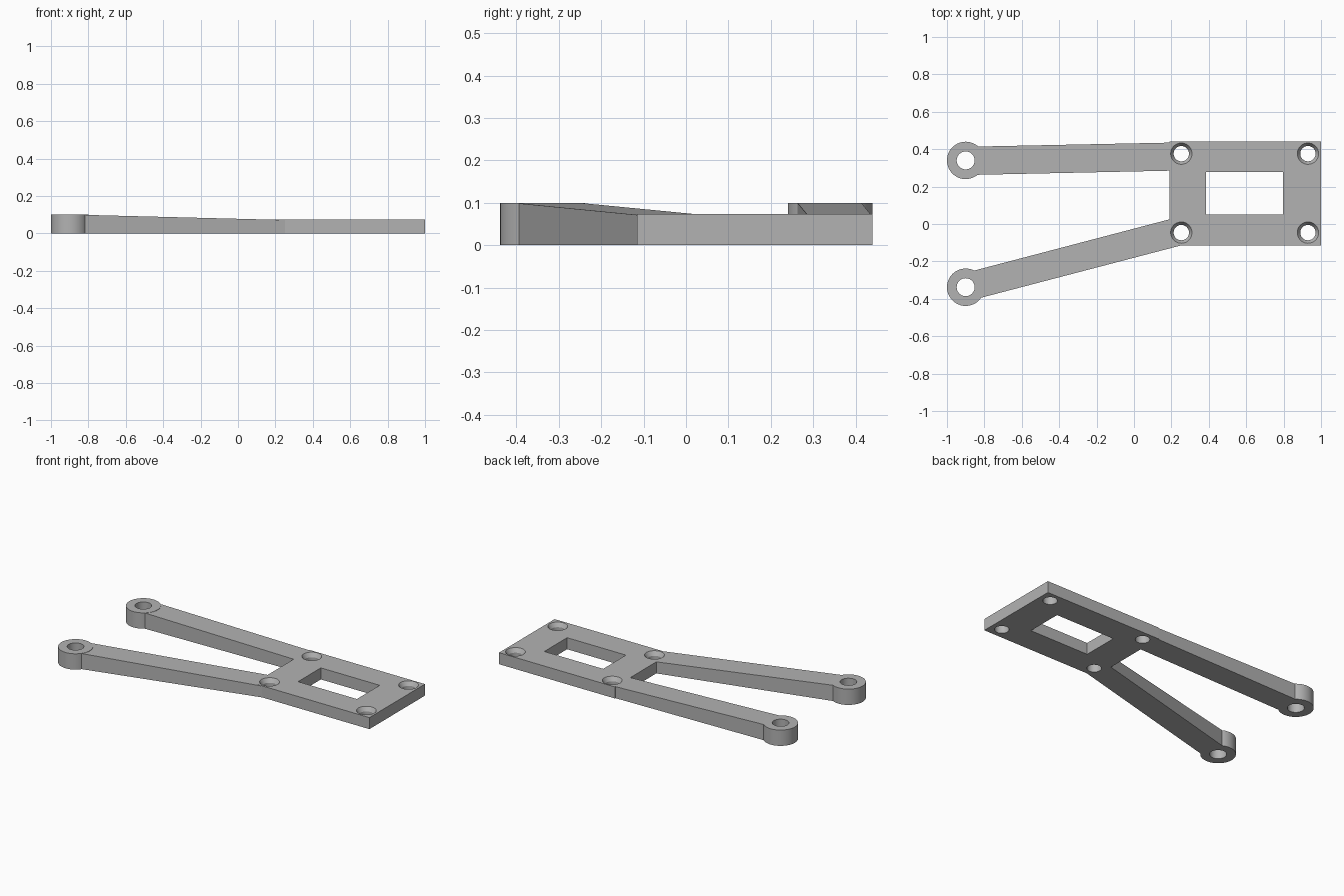
import bpy
import bmesh
import math

if "Cube" in bpy.data.objects:
    bpy.data.objects.remove(bpy.data.objects["Cube"], do_unlink=True)

GREY = (0.45, 0.45, 0.45, 1)
grey = bpy.data.materials.new("plain grey")
grey.use_nodes = True
grey.diffuse_color = GREY
grey.node_tree.nodes["Principled BSDF"].inputs["Base Color"].default_value = GREY

PLATE_TOP, EYE_TOP = 0.073, 0.1


def finish(name, bm):
    bmesh.ops.recalc_face_normals(bm, faces=bm.faces)
    mesh = bpy.data.meshes.new(name)
    bm.to_mesh(mesh)
    bm.free()
    mesh.materials.append(grey)
    obj = bpy.data.objects.new(name, mesh)
    bpy.context.collection.objects.link(obj)
    return obj


def prism(name, outline, low, top):
    """Extrude an outline from height low to a height given by top(x)."""
    bm = bmesh.new()
    lower = [bm.verts.new((x, y, low)) for x, y in outline]
    upper = [bm.verts.new((x, y, top(x))) for x, y in outline]
    bm.faces.new(lower)
    bm.faces.new(upper)
    for i in range(len(outline)):
        j = (i + 1) % len(outline)
        bm.faces.new((lower[i], lower[j], upper[j], upper[i]))
    return finish(name, bm)


def box(name, x0, x1, y0, y1, z0, z1):
    return prism(name, [(x0, y0), (x1, y0), (x1, y1), (x0, y1)], z0, lambda x: z1)


def lathe(name, x, y, profile, sides=48):
    """Solid of revolution about a vertical axis, from (radius, z) pairs."""
    bm = bmesh.new()
    rings = []
    for r, z in profile:
        rings.append([bm.verts.new((x + r * math.cos(2 * math.pi * i / sides),
                                    y + r * math.sin(2 * math.pi * i / sides), z))
                      for i in range(sides)])
    bm.faces.new(rings[0])
    bm.faces.new(rings[-1])
    for a, b in zip(rings, rings[1:]):
        for i in range(sides):
            j = (i + 1) % sides
            bm.faces.new((a[i], a[j], b[j], b[i]))
    return finish(name, bm)


def combine(obj, tool, operation):
    mod = obj.modifiers.new("combine", "BOOLEAN")
    mod.operation = operation
    mod.solver = "EXACT"
    mod.object = tool
    bpy.context.view_layer.objects.active = obj
    bpy.ops.object.modifier_apply(modifier=mod.name)
    bpy.data.objects.remove(tool, do_unlink=True)


def smooth(obj):
    bpy.ops.object.select_all(action="DESELECT")
    obj.select_set(True)
    bpy.context.view_layer.objects.active = obj
    bpy.ops.object.shade_smooth_by_angle(angle=math.radians(25))


# Mounting plate with a window and four countersunk screw holes
plate = box("mounting_plate", 0.19, 1, -0.115, 0.44, 0, PLATE_TOP)
combine(plate, box("window_cutter", 0.385, 0.797, 0.05, 0.278, -0.1, 0.2), "DIFFERENCE")
for hx in (0.253, 0.93):
    for hy in (-0.046, 0.376):
        screw = [(0.041, -0.1), (0.041, PLATE_TOP - 0.025),
                 (0.057, PLATE_TOP), (0.057, 0.2)]
        combine(plate, lathe("screw_cutter", hx, hy, screw), "DIFFERENCE")
smooth(plate)


# Two tapering arms, each ending in a round eye
def arm_top(x):
    return EYE_TOP - (EYE_TOP - PLATE_TOP) * (x + 0.87) / 1.06


arms = {
    "back_arm": (0.34, [(-0.84, 0.263), (0.19, 0.285), (0.19, 0.435), (-0.84, 0.414)]),
    "front_arm": (-0.338, [(-0.84, -0.4), (0.25, -0.115), (0.19, -0.115),
                           (0.19, 0.025), (-0.87, -0.253)]),
}
for name, (eye_y, outline) in arms.items():
    arm = prism(name, outline, 0, arm_top)
    eye = lathe("eye", -0.9, eye_y, [(0.1, 0), (0.1, EYE_TOP)])
    combine(arm, eye, "UNION")
    combine(arm, lathe("pin_cutter", -0.9, eye_y, [(0.048, -0.1), (0.048, 0.2)]), "DIFFERENCE")
    smooth(arm)
